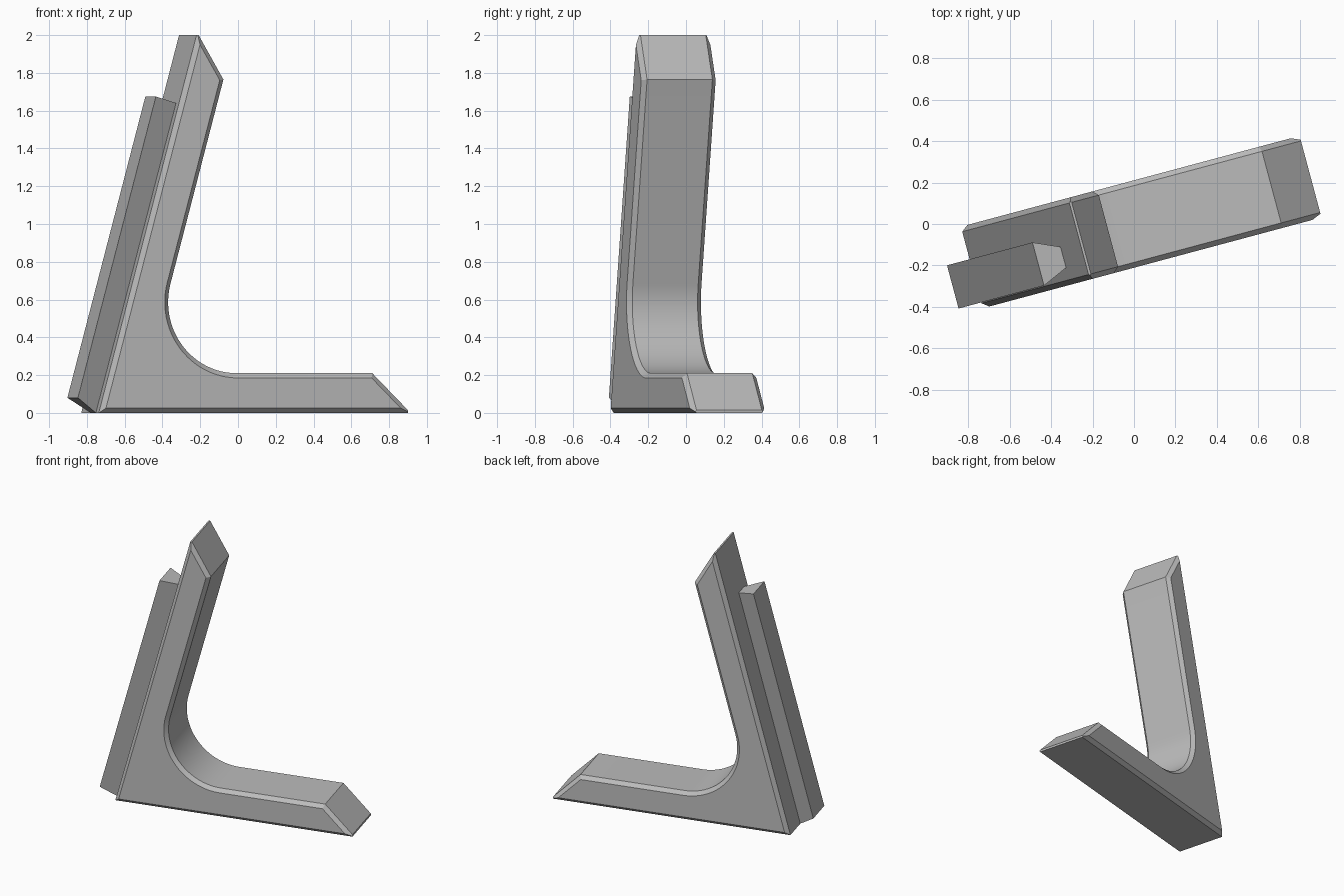
import bpy, bmesh, math
from mathutils import Vector

if "Cube" in bpy.data.objects:
    bpy.data.objects.remove(bpy.data.objects["Cube"], do_unlink=True)

TURN = math.radians(15)      # turn of the whole bracket about z
LEAN = math.tan(math.radians(15))  # backward lean of the arm
HEEL = -0.811                # where the back plane meets the ground

grey = bpy.data.materials.new("plain grey")
grey.use_nodes = True
colour = (0.5, 0.5, 0.5, 1)
grey.diffuse_color = colour
grey.node_tree.nodes["Principled BSDF"].inputs["Base Color"].default_value = colour


def inset(points, d):
    """Move every edge of a counter-clockwise outline inward by d."""
    result = []
    for i, p in enumerate(points):
        a = (p - points[i - 1]).normalized()
        b = (points[(i + 1) % len(points)] - p).normalized()
        na, nb = Vector((-a.y, a.x)), Vector((-b.y, b.x))
        result.append(p + (na + nb) * d / (1 + na.dot(nb)))
    return result


def loft(bm, rings):
    """Join rings of points with side faces and close both ends."""
    loops = [[bm.verts.new(p) for p in ring] for ring in rings]
    n = len(loops[0])
    for low, high in zip(loops, loops[1:]):
        for i in range(n):
            j = (i + 1) % n
            bm.faces.new((low[i], low[j], high[j], high[i]))
    bm.faces.new(loops[0])
    bm.faces.new(loops[-1])


def finish(bm, name):
    bmesh.ops.recalc_face_normals(bm, faces=bm.faces[:])
    mesh = bpy.data.meshes.new(name)
    bm.to_mesh(mesh)
    bm.free()
    mesh.materials.append(grey)
    obj = bpy.data.objects.new(name, mesh)
    bpy.context.collection.objects.link(obj)
    obj.rotation_euler.z = TURN
    bpy.ops.object.select_all(action="DESELECT")
    obj.select_set(True)
    bpy.context.view_layer.objects.active = obj
    bpy.ops.object.shade_smooth_by_angle(angle=math.radians(20))
    return obj


# Bracket: foot, rounded inner corner and leaning arm, with chamfered sides
radius, steps = 0.376, 24
outline = [Vector((HEEL, 0)), Vector((0.898, 0)), Vector((0.688, 0.21))]
for i in range(steps + 1):
    a = math.radians(270 - 105 * i / steps)
    outline.append(Vector((-0.055 + radius * math.cos(a),
                           0.21 + radius + radius * math.sin(a))))
apex = 2.0135
outline += [Vector((-0.128, 1.765)), Vector((HEEL + LEAN * apex, apex))]
inner = inset(outline, 0.025)

bm = bmesh.new()
loft(bm, [[(p.x, v, p.y) for p in ring] for ring, v in
          ((inner, -0.204), (outline, -0.179), (outline, 0.179), (inner, 0.204))])

# Blunt the two sharp tips
for co, normal in (((0.883, 0, 0), (1, 0, 0)), ((0, 0, 2), (0, 0, 1))):
    cut = bmesh.ops.bisect_plane(bm, geom=bm.verts[:] + bm.edges[:] + bm.faces[:],
                                 plane_co=co, plane_no=normal, clear_outer=True)
    edges = [e for e in cut["geom_cut"] if isinstance(e, bmesh.types.BMEdge)]
    bmesh.ops.holes_fill(bm, edges=edges, sides=0)
finish(bm, "bracket")

# Dovetail rail on the back of the arm, narrow where it joins
depth, middle = 0.13, -0.067
section = ((0, 0.052), (depth, 0.108), (depth, -0.108), (0, -0.052))


def rail_ring(z_joint, z_outer):
    ring = []
    for out, v in section:
        z = z_outer if out else z_joint
        u = HEEL + LEAN * z - out / math.cos(TURN)
        ring.append((u, middle + v, z))
    return ring


bm = bmesh.new()
loft(bm, [rail_ring(0.0, 0.08), rail_ring(1.64, 1.675)])
finish(bm, "back_rail")
